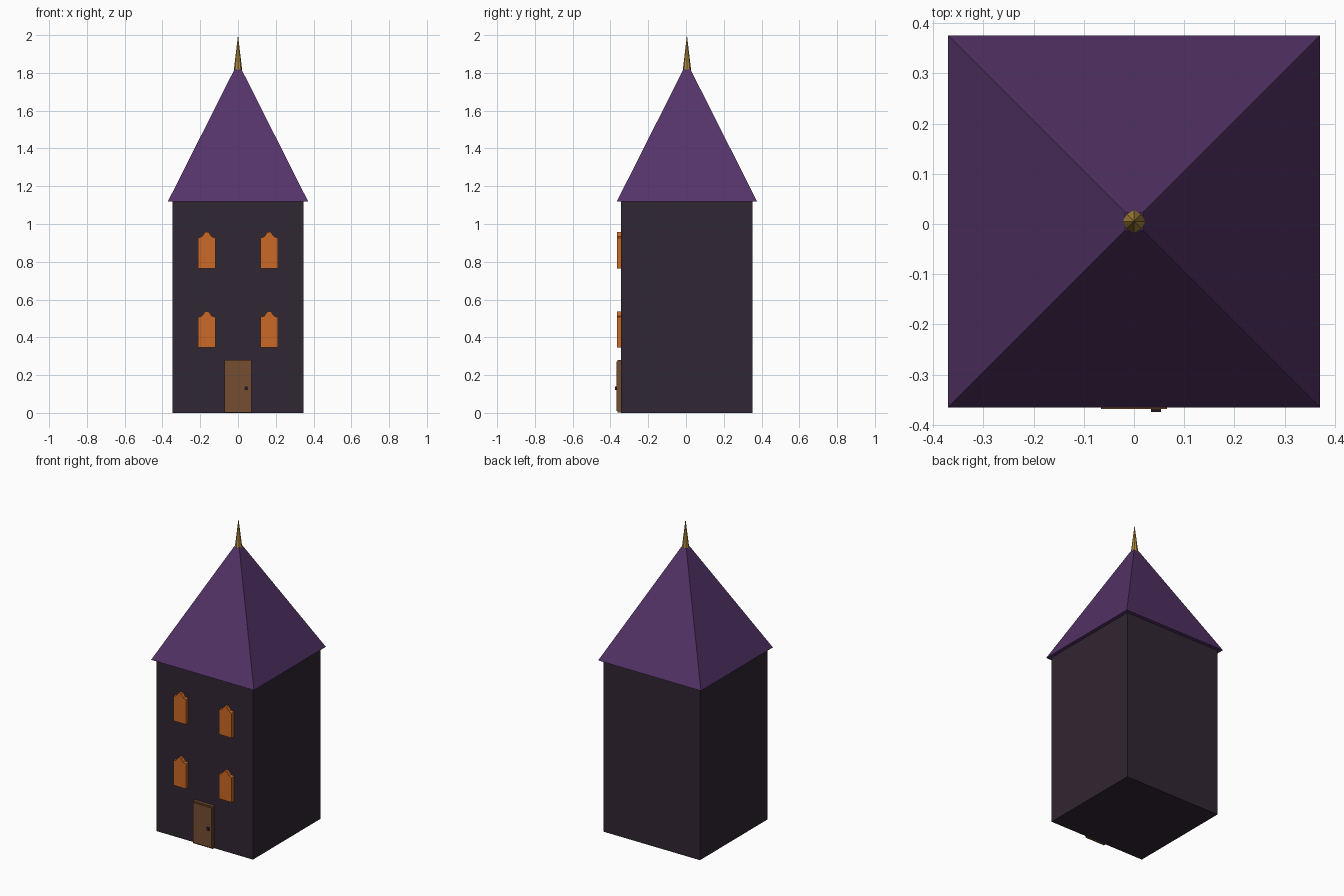
import bpy, bmesh, math
from mathutils import Matrix

default = bpy.data.objects.get("Cube")
if default:
    bpy.data.objects.remove(default, do_unlink=True)

CY = 0.005       # centre of the tower in depth
WALL = 0.348     # half width of the walls
FRONT = CY - WALL
EAVES = 1.12


def material(name, r, g, b):
    mat = bpy.data.materials.new(name)
    mat.use_nodes = True
    mat.diffuse_color = (r, g, b, 1)
    mat.node_tree.nodes["Principled BSDF"].inputs["Base Color"].default_value = (r, g, b, 1)
    return mat


wall_mat = material("dark plum wall", 0.030, 0.019, 0.032)
roof_mat = material("purple roof", 0.089, 0.034, 0.138)
glow_mat = material("orange window", 0.60, 0.14, 0.019)
wood_mat = material("brown wood", 0.18, 0.076, 0.032)
iron_mat = material("dark iron", 0.015, 0.010, 0.016)
gold_mat = material("old gold", 0.44, 0.26, 0.05)


def finish(name, bm, mat):
    bmesh.ops.recalc_face_normals(bm, faces=bm.faces)
    mesh = bpy.data.meshes.new(name)
    bm.to_mesh(mesh)
    bm.free()
    mesh.materials.append(mat)
    obj = bpy.data.objects.new(name, mesh)
    bpy.context.collection.objects.link(obj)
    return obj


def box(name, mat, x0, x1, y0, y1, z0, z1):
    bm = bmesh.new()
    place = Matrix.Translation(((x0 + x1) / 2, (y0 + y1) / 2, (z0 + z1) / 2))
    size = Matrix.Diagonal((x1 - x0, y1 - y0, z1 - z0, 1))
    bmesh.ops.create_cube(bm, size=1, matrix=place @ size)
    return finish(name, bm, mat)


def cone(name, mat, sides, r0, r1, z0, z1, turn=0):
    bm = bmesh.new()
    place = Matrix.Translation((0, CY, (z0 + z1) / 2)) @ Matrix.Rotation(turn, 4, 'Z')
    bmesh.ops.create_cone(bm, cap_ends=True, segments=sides, radius1=r0, radius2=r1,
                          depth=z1 - z0, matrix=place)
    bmesh.ops.remove_doubles(bm, verts=bm.verts, dist=1e-5)
    return finish(name, bm, mat)


def window(name, x, z):
    # pointed-arch outline pushed out from the wall
    half = [(0.046, 0), (0.046, 0.162), (0.026, 0.168), (0.009, 0.192)]
    outline = half + [(-px, pz) for px, pz in reversed(half)]
    bm = bmesh.new()
    face = bm.faces.new([bm.verts.new((x + px, FRONT + 0.002, z + pz)) for px, pz in outline])
    pushed = bmesh.ops.extrude_face_region(bm, geom=[face])
    moved = [v for v in pushed["geom"] if isinstance(v, bmesh.types.BMVert)]
    bmesh.ops.translate(bm, verts=moved, vec=(0, -0.025, 0))
    return finish(name, bm, glow_mat)


# Tower body, roof and spire
box("tower_walls", wall_mat, -WALL, WALL, FRONT, CY + WALL, 0, EAVES)
root2 = math.sqrt(2)
cone("roof", roof_mat, 4, 0.371 * root2, 0.018 * root2, EAVES, 1.82, math.pi / 4)
cone("spire", gold_mat, 8, 0.022, 0, 1.815, 2.0)

# Front windows
for level, z in (("lower", 0.345), ("upper", 0.765)):
    for side, x in (("right", -0.165), ("left", 0.165)):
        window(f"{level}_{side}_window", x, z)

# Door with raised panel and knob
box("door_frame", wood_mat, -0.072, 0.072, -0.362, FRONT + 0.002, 0.003, 0.28)
box("door_panel", wood_mat, -0.066, 0.066, -0.369, -0.360, 0.01, 0.272)
box("door_knob", iron_mat, 0.034, 0.054, -0.375, -0.367, 0.12, 0.14)
